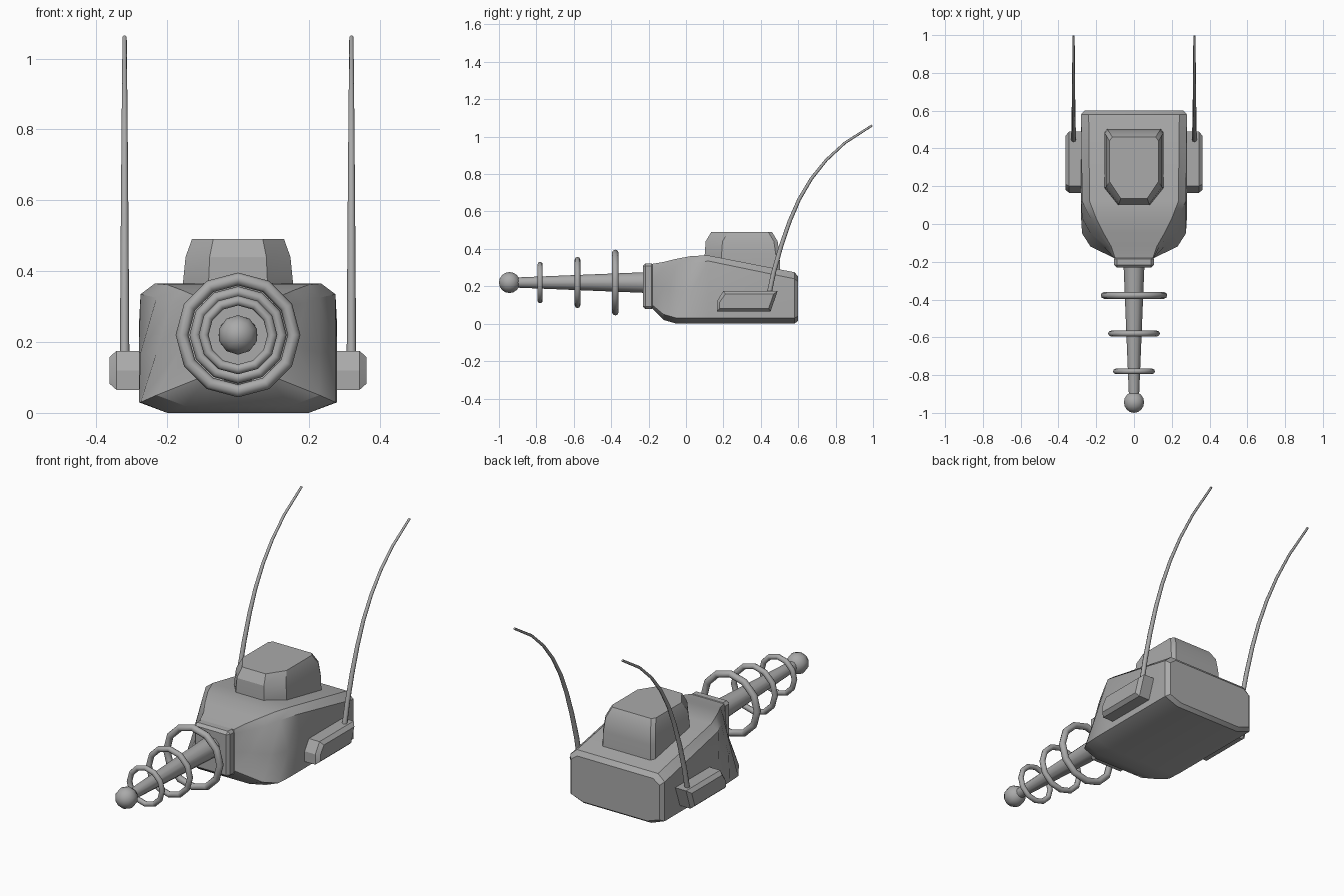
import bpy, bmesh, math
from mathutils import Vector

cube = bpy.data.objects.get("Cube")
if cube:
    bpy.data.objects.remove(cube)

grey = bpy.data.materials.new("plain_grey")
grey.use_nodes = True
grey.diffuse_color = (0.4, 0.4, 0.4, 1)
grey.node_tree.nodes["Principled BSDF"].inputs["Base Color"].default_value = (0.4, 0.4, 0.4, 1)

AXIS_Z = 0.22  # height of the nose axis


def finish(name, bm, angle=30):
    bmesh.ops.recalc_face_normals(bm, faces=bm.faces)
    mesh = bpy.data.meshes.new(name)
    bm.to_mesh(mesh)
    bm.free()
    mesh.materials.append(grey)
    obj = bpy.data.objects.new(name, mesh)
    bpy.context.collection.objects.link(obj)
    bpy.ops.object.select_all(action='DESELECT')
    obj.select_set(True)
    bpy.context.view_layer.objects.active = obj
    bpy.ops.object.shade_smooth_by_angle(angle=math.radians(angle))
    return obj


def loft(name, rings, angle=30, closed=False):
    """Skin a list of equal-length point rings; cap the ends or close the loop."""
    bm = bmesh.new()
    loops = [[bm.verts.new(p) for p in ring] for ring in rings]
    pairs = list(zip(loops, loops[1:]))
    if closed:
        pairs.append((loops[-1], loops[0]))
    for a, b in pairs:
        for i in range(len(a)):
            j = (i + 1) % len(a)
            bm.faces.new((a[i], a[j], b[j], b[i]))
    if not closed:
        bm.faces.new(loops[0])
        bm.faces.new(loops[-1])
    return finish(name, bm, angle)


def mirrored(half):
    return half + [(-x, z) for x, z in reversed(half)]


def nose_circle(y, r, n=12):
    return [(r * math.sin(math.tau * i / n), y, AXIS_Z + r * math.cos(math.tau * i / n)) for i in range(n)]


# Hull: half sections from belly to roof, front to back
hull = [
    (-0.18, [(.10, .08), (.105, .10), (.105, .20), (.105, .30), (.10, .32)]),
    (-0.12, [(.15, .02), (.23, .05), (.16, .19), (.135, .30), (.12, .33)]),
    (-0.05, [(.20, 0), (.275, .03), (.23, .17), (.19, .31), (.16, .347)]),
    (0.03, [(.20, 0), (.28, .03), (.275, .17), (.23, .325), (.20, .362)]),
    (0.12, [(.20, 0), (.28, .03), (.28, .17), (.275, .335), (.235, .365)]),
    (0.58, [(.20, 0), (.28, .03), (.28, .13), (.28, .24), (.24, .275)]),
    (0.60, [(.19, .015), (.262, .04), (.262, .13), (.262, .225), (.225, .252)]),
]
loft("hull", [[(x, y, z) for x, z in mirrored(half)] for y, half in hull])

# Collar between hull and nose
bm = bmesh.new()
bmesh.ops.create_cube(bm, size=1)
for v in bm.verts:
    v.co = Vector((v.co.x * 0.21, v.co.y * 0.06 - 0.2, v.co.z * 0.245 + 0.2))
bmesh.ops.bevel(bm, geom=bm.edges[:], offset=0.014, segments=1, affect='EDGES')
finish("nose_collar", bm)

# Cabin: chamfered outline shrinking towards the roof
cabin = []
for z, w, front, back, nose in [(.25, .157, .10, .505, .085), (.37, .155, .10, .50, .083),
                                (.44, .148, .105, .49, .08), (.49, .13, .135, .46, .07)]:
    half = [(nose, front), (w, front + .09), (w, back - .02), (w - .015, back)]
    cabin.append([(x, y, z) for x, y in mirrored(half)])
loft("cabin", cabin, 25)

# Nose rod with ball tip
loft("nose_rod", [nose_circle(-0.2, .056), nose_circle(-0.91, .027)], 40)
bm = bmesh.new()
bmesh.ops.create_uvsphere(bm, u_segments=10, v_segments=8, radius=0.056)
for v in bm.verts:
    x, y, z = v.co
    v.co = (x, z - 0.944, y + AXIS_Z)
finish("nose_ball", bm, 50)

# Floating rings around the nose rod
for label, y, radius, tube in [("large", -.378, .158, .018), ("middle", -.58, .122, .015),
                               ("small", -.78, .097, .014)]:
    rings = []
    for k in range(8):
        a = math.tau * k / 8
        rings.append(nose_circle(y + tube * math.sin(a), radius + tube * math.cos(a)))
    loft(label + "_nose_ring", rings, 50, closed=True)

# Side pods and swept antennas
pod_outer = [(.165, .065), (.165, .12), (.20, .175), (.49, .175), (.452, .065)]
pod_inset = [(.18, .082), (.18, .115), (.21, .158), (.468, .158), (.442, .082)]
path = [(.44, .14), (.47, .28), (.51, .42), (.555, .55), (.605, .665),
        (.67, .775), (.75, .875), (.85, .967), (.995, 1.06)]
for label, s in (("left", 1), ("right", -1)):
    loft(label + "_side_pod", [[(s * x, y, z) for y, z in prof] for x, prof in
                               ((.25, pod_outer), (.343, pod_outer), (.362, pod_inset))])
    rings = []
    for i, (y, z) in enumerate(path):
        y0, z0 = path[max(i - 1, 0)]
        y1, z1 = path[min(i + 1, len(path) - 1)]
        t = Vector((y1 - y0, z1 - z0)).normalized()
        r = 0.0135 - 0.0075 * i / (len(path) - 1)
        ring = []
        for k in range(8):
            a = math.tau * k / 8
            n = r * math.sin(a)
            ring.append((s * (.32 + r * math.cos(a)), y - t.y * n, z + t.x * n))
        rings.append(ring)
    loft(label + "_antenna", rings, 50)
